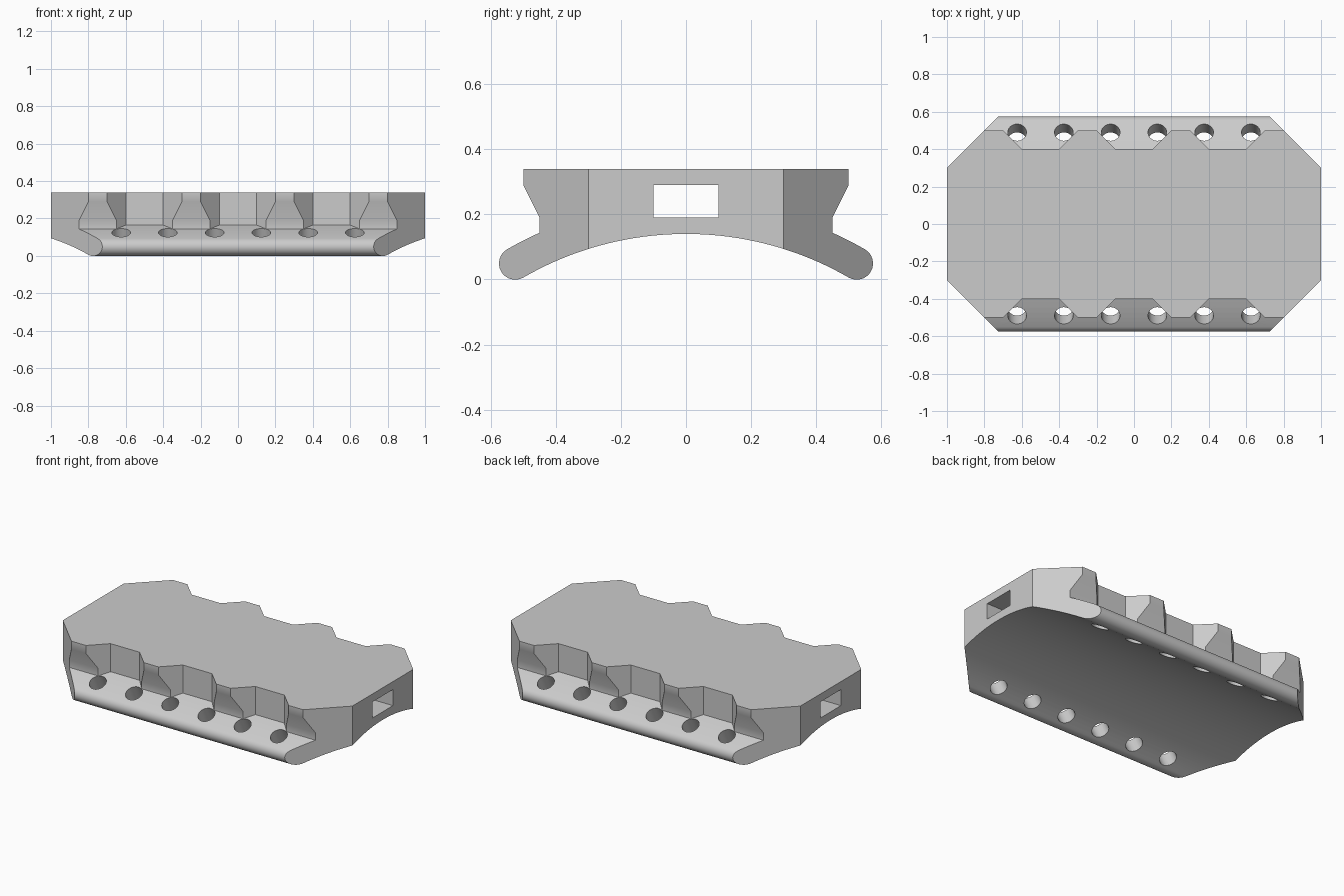
import bpy, bmesh
from math import sin, cos, asin, pi, radians
from mathutils import Matrix

cube = bpy.data.objects.get("Cube")
if cube:
    bpy.data.objects.remove(cube)

ARC_Z = -0.86        # height of the axis the curved flange bends around
INNER, OUTER = 1.0, 1.1
MID = (INNER + OUTER) / 2
TIP = radians(30)    # angle at which the flange ends


def finish(name, bm):
    bmesh.ops.recalc_face_normals(bm, faces=bm.faces)
    mesh = bpy.data.meshes.new(name)
    bm.to_mesh(mesh)
    bm.free()
    obj = bpy.data.objects.new(name, mesh)
    bpy.context.collection.objects.link(obj)
    return obj


def add_prism(bm, points, axis, low, high):
    """Extrude a 2D outline along x (points are y, z) or z (points are x, y)."""
    place = (lambda p, t: (t, *p)) if axis == "x" else (lambda p, t: (*p, t))
    face = bm.faces.new([bm.verts.new(place(p, low)) for p in points])
    new = bmesh.ops.extrude_face_region(bm, geom=[face])["geom"]
    shift = (high - low, 0, 0) if axis == "x" else (0, 0, high - low)
    bmesh.ops.translate(bm, vec=shift, verts=[v for v in new if isinstance(v, bmesh.types.BMVert)])


def prism(name, points, axis, low, high):
    bm = bmesh.new()
    add_prism(bm, points, axis, low, high)
    return finish(name, bm)


def arc(radius, start, end, steps, y=0.0, z=ARC_Z):
    angles = [start + (end - start) * i / steps for i in range(steps + 1)]
    return [(y + radius * sin(a), z + radius * cos(a)) for a in angles]


def combine(target, tool, operation):
    mod = target.modifiers.new(operation, "BOOLEAN")
    mod.operation, mod.object, mod.solver = operation, tool, "EXACT"
    bpy.context.view_layer.objects.active = target
    bpy.ops.object.modifier_apply(modifier=mod.name)
    bpy.data.objects.remove(tool)


# Upper block with undercut sides
side = [(0.5, 0.34), (0.5, 0.29), (0.45, 0.19)]
reach = asin(0.45 / MID)
block = side + arc(MID, reach, -reach, 24) + [(-y, z) for y, z in reversed(side)]
body = prism("grip_plate", block, "x", -1.1, 1.1)

# Three tapered notches along each long side
bm = bmesh.new()
for s in (-1, 1):
    for x in (-0.5, 0, 0.5):
        outline = [(x - 0.1, 0.4), (x + 0.1, 0.4), (x + 0.22, 0.52), (x - 0.22, 0.52)]
        add_prism(bm, [(px, s * py) for px, py in outline], "z", -0.5, 0.6)
combine(body, finish("notch_cutter", bm), "DIFFERENCE")

# Curved flange with rounded lips
cy, cz = MID * sin(TIP), ARC_Z + MID * cos(TIP)
lip = arc((OUTER - INNER) / 2, TIP, TIP + pi, 16, cy, cz)
other_lip = [(-y, z) for y, z in reversed(lip)]
shell = (arc(OUTER, -TIP, TIP, 40)[1:-1] + lip
         + arc(INNER, TIP, -TIP, 40)[1:-1] + other_lip)
combine(body, prism("curved_flange", shell, "x", -1.1, 1.1), "UNION")

# Clipped corners in plan
quarter = [(1, 0.3), (0.6, 0.7)]
plan = (quarter + [(-x, y) for x, y in reversed(quarter)]
        + [(-x, -y) for x, y in quarter] + [(x, -y) for x, y in reversed(quarter)])
combine(body, prism("plan_cutter", plan, "z", -0.5, 0.8), "INTERSECT")

# Rectangular slot through the whole length
slot = [(-0.1, 0.19), (0.1, 0.19), (0.1, 0.29), (-0.1, 0.29)]
combine(body, prism("slot_cutter", slot, "x", -1.3, 1.3), "DIFFERENCE")

# Six tilted holes through each flange
bm = bmesh.new()
tilt = asin(0.49 / OUTER)
for s in (-1, 1):
    for i in range(6):
        matrix = (Matrix.Translation((0, 0, ARC_Z)) @ Matrix.Rotation(-s * tilt, 4, "X")
                  @ Matrix.Translation((-0.625 + 0.25 * i, 0, MID)))
        bmesh.ops.create_cone(bm, cap_ends=True, segments=32, radius1=0.05,
                              radius2=0.05, depth=0.2, matrix=matrix)
combine(body, finish("hole_cutter", bm), "DIFFERENCE")

# Plain grey finish
grey = bpy.data.materials.new("light_grey")
grey.use_nodes = True
colour = (0.6, 0.6, 0.6, 1)
grey.diffuse_color = colour
grey.node_tree.nodes["Principled BSDF"].inputs["Base Color"].default_value = colour
body.data.materials.clear()
body.data.materials.append(grey)
for poly in body.data.polygons:
    poly.material_index = 0

bpy.ops.object.select_all(action="DESELECT")
body.select_set(True)
bpy.context.view_layer.objects.active = body
bpy.ops.object.shade_smooth_by_angle(angle=radians(30))
